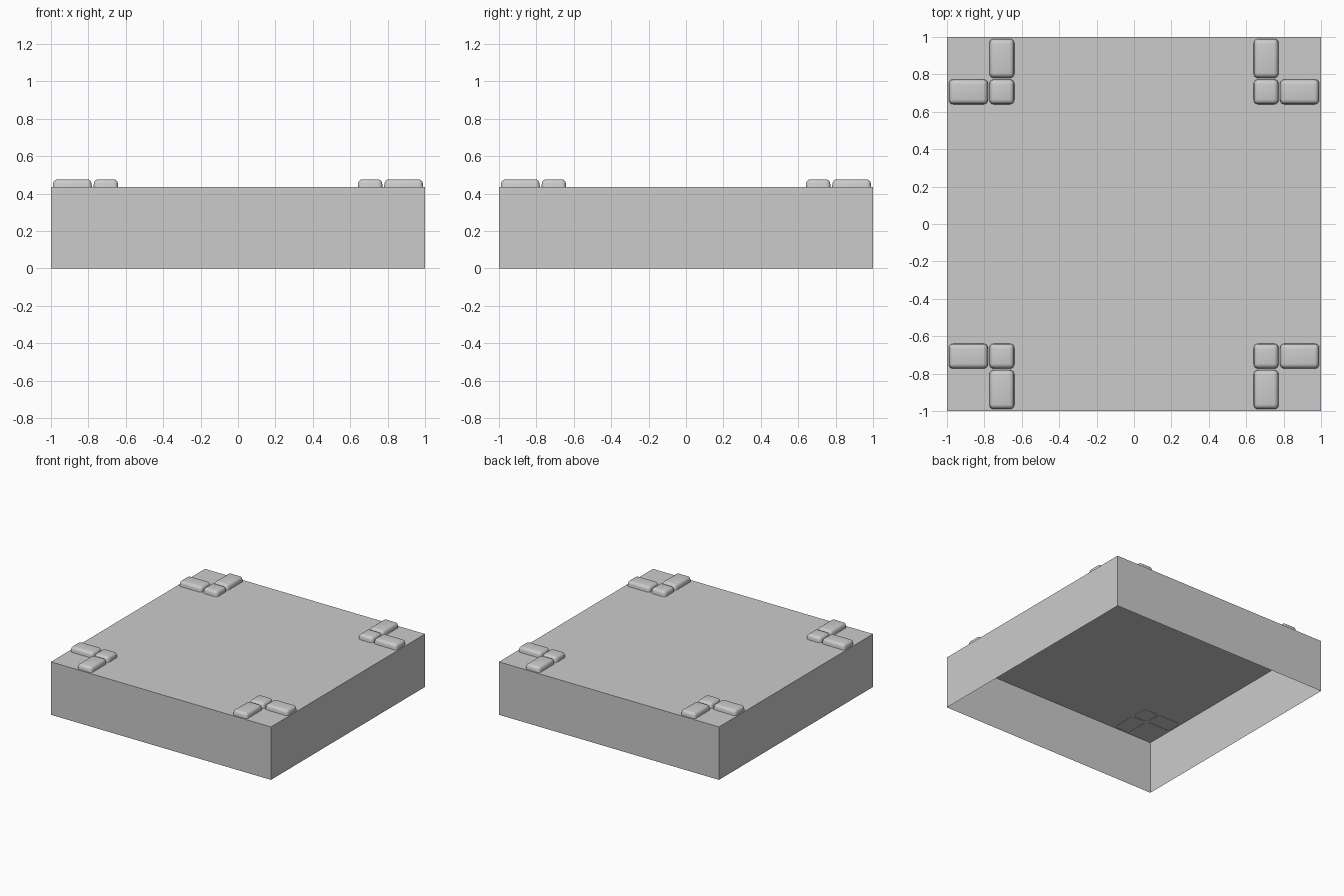
import bpy, bmesh
from mathutils import Matrix, Vector

if "Cube" in bpy.data.objects:
    bpy.data.objects.remove(bpy.data.objects["Cube"])

DECK, TOP = 0.435, 0.476


def material(name, rgb):
    mat = bpy.data.materials.new(name)
    mat.use_nodes = True
    mat.diffuse_color = (*rgb, 1)
    mat.node_tree.nodes["Principled BSDF"].inputs["Base Color"].default_value = (*rgb, 1)
    return mat


stone_grey = material("stone grey", (0.6, 0.6, 0.6))


def box(name, lo, hi):
    """Bottomless box spanning two corners."""
    lo, hi = Vector(lo), Vector(hi)
    bm = bmesh.new()
    bmesh.ops.create_cube(bm, size=1, matrix=Matrix.Translation((lo + hi) / 2)
                          @ Matrix.Diagonal((*(hi - lo), 1)))
    base = [f for f in bm.faces if f.normal.z < -0.9]
    bmesh.ops.delete(bm, geom=base, context='FACES_ONLY')
    mesh = bpy.data.meshes.new(name)
    mesh.materials.append(stone_grey)
    obj = bpy.data.objects.new(name, mesh)
    bpy.context.collection.objects.link(obj)
    return obj, bm


def finish(obj, bm):
    bm.to_mesh(obj.data)
    bm.free()


# Hollow slab, open underneath
finish(*box("slab", (-1, -1, 0), (1, 1, DECK)))


def paving_stone(name, x0, x1, y0, y1):
    """Low block with rounded upper edges and slightly leaning sides."""
    obj, bm = box(name, (x0, y0, DECK - 0.002), (x1, y1, TOP))
    centre = Vector(((x0 + x1) / 2, (y0 + y1) / 2, 0))
    for v in bm.verts:
        if v.co.z > DECK:
            for i in (0, 1):
                v.co[i] -= 0.004 if v.co[i] > centre[i] else -0.004
    rim = [e for e in bm.edges if max(v.co.z for v in e.verts) > DECK]
    bmesh.ops.bevel(bm, geom=rim, offset=0.022, segments=4, profile=0.5,
                    affect='EDGES', clamp_overlap=True)
    finish(obj, bm)
    bpy.ops.object.select_all(action='DESELECT')
    obj.select_set(True)
    bpy.context.view_layer.objects.active = obj
    bpy.ops.object.shade_smooth_by_angle(angle=0.7)


# Three stones frame each corner: one square, two bars reaching the edges
NEAR, MID, GAP, FAR = 0.64, 0.773, 0.781, 0.99
for sx, side in ((-1, "right"), (1, "left")):
    for sy, end in ((-1, "front"), (1, "back")):
        for part, xs, ys in (("corner_stone", (NEAR, MID), (NEAR, MID)),
                             ("side_stone", (GAP, FAR), (NEAR, MID)),
                             ("end_stone", (NEAR, MID), (GAP, FAR))):
            x = sorted(sx * v for v in xs)
            y = sorted(sy * v for v in ys)
            paving_stone(f"{end}_{side}_{part}", *x, *y)
